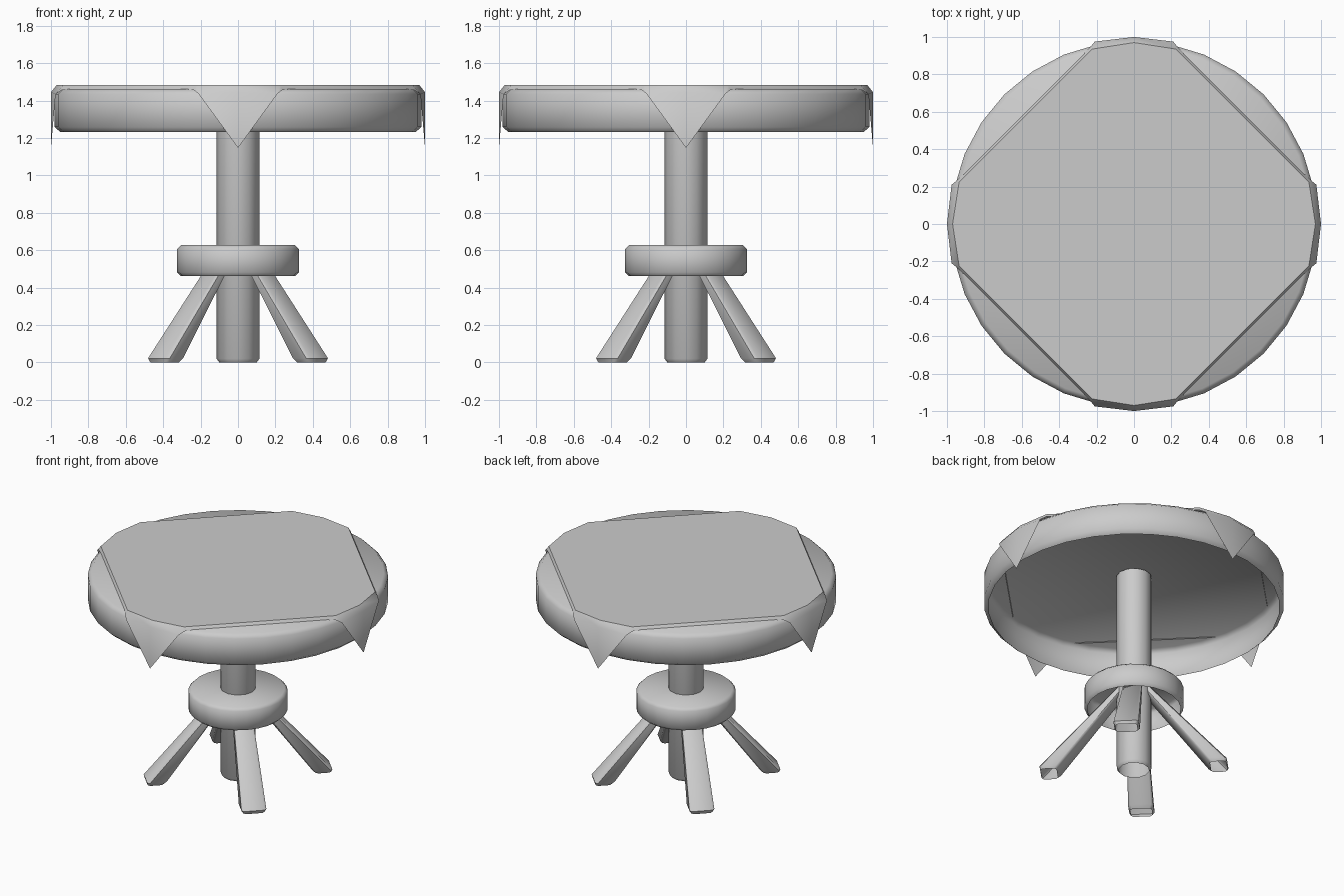
import bpy, math
from mathutils import Vector

if "Cube" in bpy.data.objects:
    bpy.data.objects.remove(bpy.data.objects["Cube"])


def make(name, verts, faces, angle=50):
    me = bpy.data.meshes.new(name)
    me.from_pydata(verts, [], faces)
    me.update()
    ob = bpy.data.objects.new(name, me)
    bpy.context.collection.objects.link(ob)
    bpy.ops.object.select_all(action='DESELECT')
    ob.select_set(True)
    bpy.context.view_layer.objects.active = ob
    bpy.ops.object.shade_smooth_by_angle(angle=math.radians(angle))
    return ob


def loft(name, rings):
    """Shell through equal-sized rings, capped at the top, open below."""
    n = len(rings[0])
    verts = [v for ring in rings for v in ring]
    faces = [(k * n + i, k * n + (i + 1) % n, (k + 1) * n + (i + 1) % n, (k + 1) * n + i)
             for k in range(len(rings) - 1) for i in range(n)]
    faces.append(tuple(range((len(rings) - 1) * n, len(rings) * n)))
    return make(name, verts, faces)


def lathe(name, profile, n):
    return loft(name, [[(r * math.cos(2 * math.pi * i / n), r * math.sin(2 * math.pi * i / n), z)
                        for i in range(n)] for r, z in profile])


# Round parts, hollow from below
lathe("tabletop", [(.95, 1.232), (.98, 1.258), (.98, 1.435), (.952, 1.462)], 32)
lathe("pole", [(.1, 0), (.115, .02), (.115, 1.455)], 12)
lathe("collar", [(.305, .462), (.325, .482), (.325, .607), (.305, .627)], 24)


# Four splayed legs with chamfered rectangular sections
def section(angle, r, w, d, c, z):
    a, b = d / 2, w / 2
    pts = [(a, -b + c), (a, b - c), (a - c, b), (-a + c, b),
           (-a, b - c), (-a, -b + c), (-a + c, -b), (a - c, -b)]
    ca, sa = math.cos(angle), math.sin(angle)
    return [((r + x) * ca - y * sa, (r + x) * sa + y * ca, z) for x, y in pts]


for i, side in enumerate(("back_right", "back_left", "front_left", "front_right")):
    ang = math.pi / 4 + i * math.pi / 2
    loft(side + "_leg", [section(ang, .555, .14, .105, .015, 0),
                         section(ang, .548, .165, .13, .015, .022),
                         section(ang, .08, .12, .055, .012, .6)])

# Square cloth turned 45 degrees, with four hanging corners
corner = [(.935, -.225, 1.482), (.97, 0, 1.482), (.935, .225, 1.482),   # top edge
          (.975, -.21, 1.435), (1, 0, 1.445), (.975, .21, 1.435),       # fold
          (1, 0, 1.147),                                                # tip
          (.942, -.237, 1.457), (.942, .237, 1.457)]                    # lip
verts, faces, top = [], [], []
for k in range(4):
    ca, sa = (1, 0, -1, 0)[k], (0, 1, 0, -1)[k]
    o, nx = 9 * k, 9 * ((k + 1) % 4)
    verts += [(x * ca - y * sa, x * sa + y * ca, z) for x, y, z in corner]
    top += [o, o + 1, o + 2]
    faces += [(o, o + 3, o + 4, o + 1), (o + 1, o + 4, o + 5, o + 2),
              (o + 3, o + 6, o + 4), (o + 4, o + 6, o + 5),
              (o, o + 7, o + 3), (o + 2, o + 5, o + 8),
              (o + 2, o + 8, nx + 7, nx)]
faces.append(tuple(top))
make("tablecloth", verts, faces, 40)
